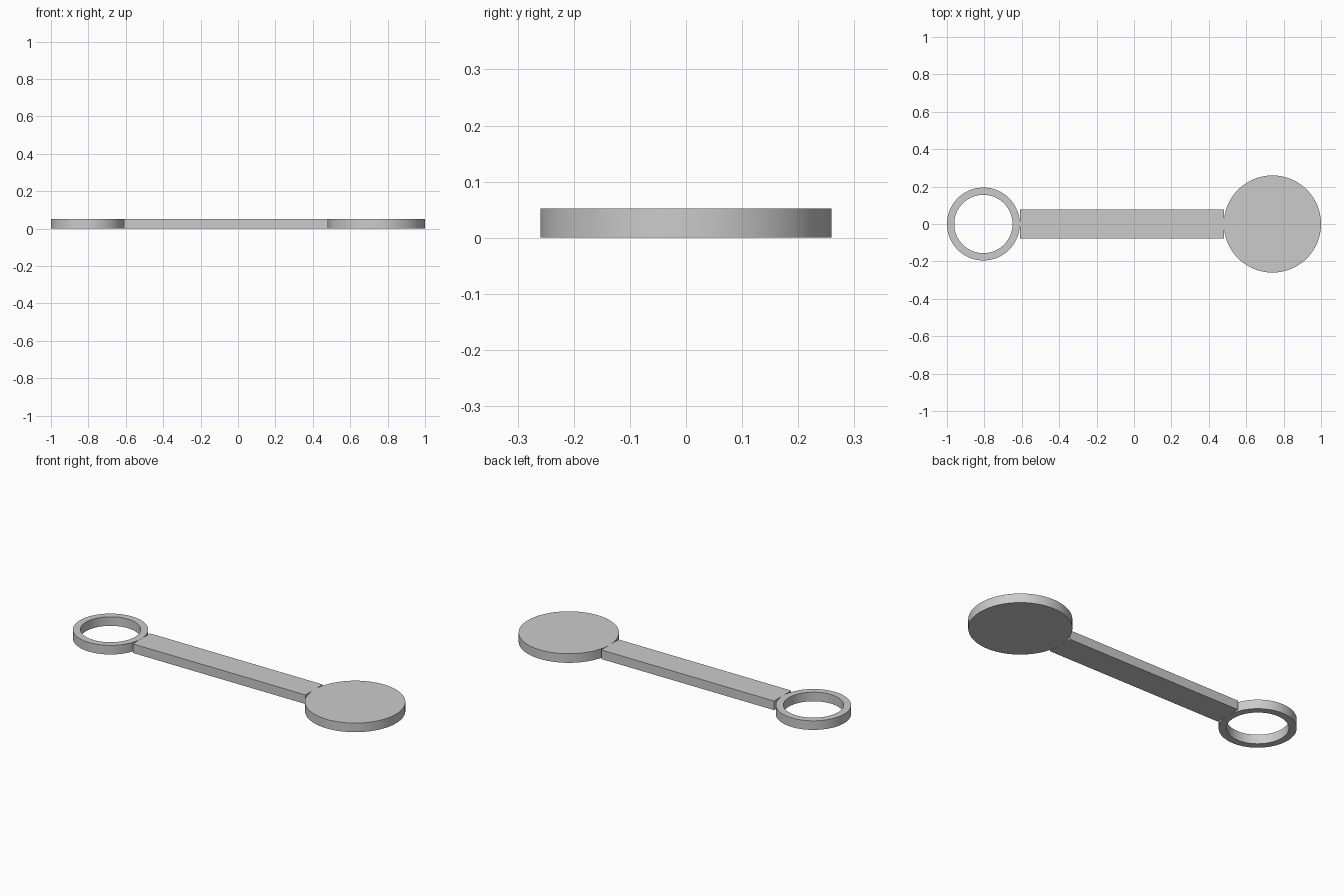
import bpy
import bmesh
import math

cube = bpy.data.objects.get("Cube")
if cube:
    bpy.data.objects.remove(cube, do_unlink=True)

UNIT = 2 / 77          # overall length is 77 units
HEIGHT = 2 * UNIT
SEGMENTS = 96

grey = bpy.data.materials.new("plain grey")
grey.use_nodes = True
colour = (0.6, 0.6, 0.6, 1)
grey.diffuse_color = colour
grey.node_tree.nodes["Principled BSDF"].inputs["Base Color"].default_value = colour


def circle(radius, x):
    return [(x + radius * math.cos(2 * math.pi * i / SEGMENTS),
             radius * math.sin(2 * math.pi * i / SEGMENTS)) for i in range(SEGMENTS)]


def plate(name, outline, hole=None):
    """Extrude a flat outline, optionally with a matching hole, to the plate height."""
    bm = bmesh.new()
    outer = [bm.verts.new((x, y, 0)) for x, y in outline]
    if hole:
        inner = [bm.verts.new((x, y, 0)) for x, y in hole]
        n = len(outer)
        for i in range(n):
            j = (i + 1) % n
            bm.faces.new((outer[i], outer[j], inner[j], inner[i]))
    else:
        bm.faces.new(outer)
    top = bmesh.ops.extrude_face_region(bm, geom=bm.faces[:])["geom"]
    bmesh.ops.translate(bm, vec=(0, 0, HEIGHT),
                        verts=[g for g in top if isinstance(g, bmesh.types.BMVert)])
    bmesh.ops.recalc_face_normals(bm, faces=bm.faces[:])
    mesh = bpy.data.meshes.new(name)
    bm.to_mesh(mesh)
    bm.free()
    mesh.materials.append(grey)
    obj = bpy.data.objects.new(name, mesh)
    bpy.context.collection.objects.link(obj)
    bpy.ops.object.select_all(action="DESELECT")
    obj.select_set(True)
    bpy.context.view_layer.objects.active = obj
    bpy.ops.object.shade_smooth_by_angle(angle=math.radians(30))


# Open ring at the right end
ring_radius = 7.5 * UNIT
ring_x = -1 + ring_radius
plate("end_ring", circle(ring_radius, ring_x), circle(6 * UNIT, ring_x))

# Solid disc at the left end
disc_radius = 10 * UNIT
plate("end_disc", circle(disc_radius, 1 - disc_radius))

# Straight bar touching both round ends
x0, x1, half = -1 + 2 * ring_radius, 1 - 2 * disc_radius, 3 * UNIT
plate("handle_bar", [(x0, -half), (x1, -half), (x1, half), (x0, half)])
